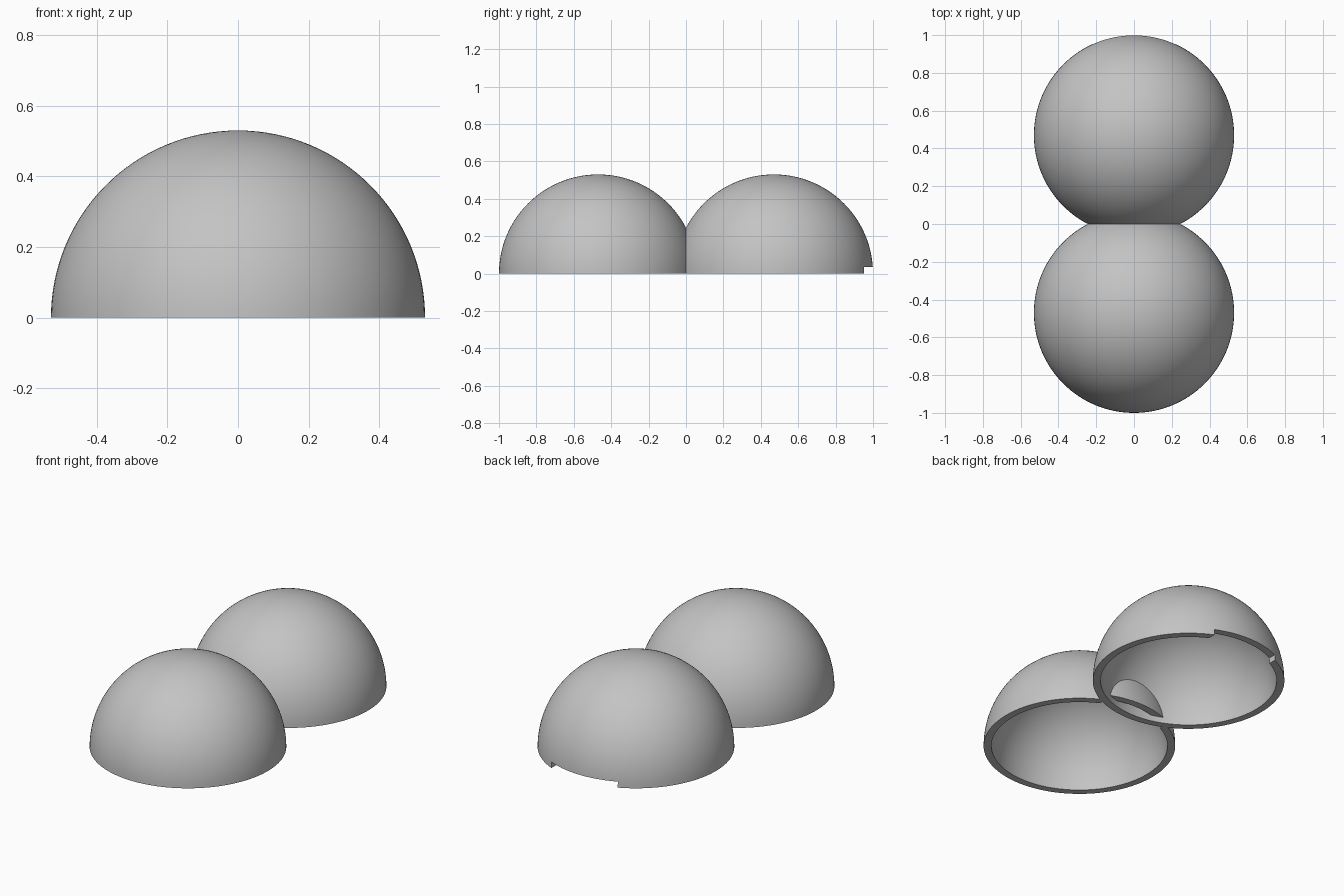
import bpy, bmesh
from math import sin, cos, pi, radians
from mathutils import Matrix

OUTER, INNER, OFFSET = 0.53, 0.487, 0.47
NOTCH_HALF_WIDTH, NOTCH_HEIGHT = 0.218, 0.035
RINGS, SEGMENTS = 32, 128

cube = bpy.data.objects.get("Cube")
if cube:
    bpy.data.objects.remove(cube, do_unlink=True)

grey = bpy.data.materials.new("light_grey")
grey.use_nodes = True
colour = (0.55, 0.55, 0.55, 1)
grey.diffuse_color = colour
grey.node_tree.nodes["Principled BSDF"].inputs["Base Color"].default_value = colour


def add_object(name, bm):
    bmesh.ops.recalc_face_normals(bm, faces=bm.faces)
    mesh = bpy.data.meshes.new(name)
    bm.to_mesh(mesh)
    bm.free()
    mesh.materials.append(grey)
    obj = bpy.data.objects.new(name, mesh)
    bpy.context.collection.objects.link(obj)
    return obj


def hollow_dome(name, y):
    # Quarter-circle wall section spun about the vertical axis
    bm = bmesh.new()
    angles = [pi / 2 * i / RINGS for i in range(RINGS + 1)]
    section = [(OUTER * cos(a), OUTER * sin(a)) for a in reversed(angles)]
    section += [(INNER * cos(a), INNER * sin(a)) for a in angles]
    verts = [bm.verts.new((r, 0, z)) for r, z in section]
    edges = [bm.edges.new(pair) for pair in zip(verts, verts[1:])]
    bmesh.ops.spin(bm, geom=verts + edges, cent=(0, 0, 0), axis=(0, 0, 1),
                   angle=2 * pi, steps=SEGMENTS)
    bmesh.ops.remove_doubles(bm, verts=bm.verts, dist=0.0001)
    dome = add_object(name, bm)

    # Shallow notch in the back of the rim
    bm = bmesh.new()
    bmesh.ops.create_cube(bm, size=1, matrix=Matrix.Translation(
        (0, 0.5, 0)) @ Matrix.Diagonal(
        (2 * NOTCH_HALF_WIDTH, 0.3, 2 * NOTCH_HEIGHT, 1)))
    cutter = add_object("notch_cutter", bm)
    cutter.hide_render = True
    cut = dome.modifiers.new("rim_notch", "BOOLEAN")
    cut.operation, cut.solver, cut.object = "DIFFERENCE", "EXACT", cutter
    bpy.ops.object.select_all(action="DESELECT")
    bpy.context.view_layer.objects.active = dome
    dome.select_set(True)
    bpy.ops.object.modifier_apply(modifier=cut.name)
    bpy.data.objects.remove(cutter, do_unlink=True)

    bpy.ops.object.shade_smooth_by_angle(angle=radians(30))
    dome.location.y = y


# Two identical shells that overlap in the middle
hollow_dome("front_dome", -OFFSET)
hollow_dome("back_dome", OFFSET)
